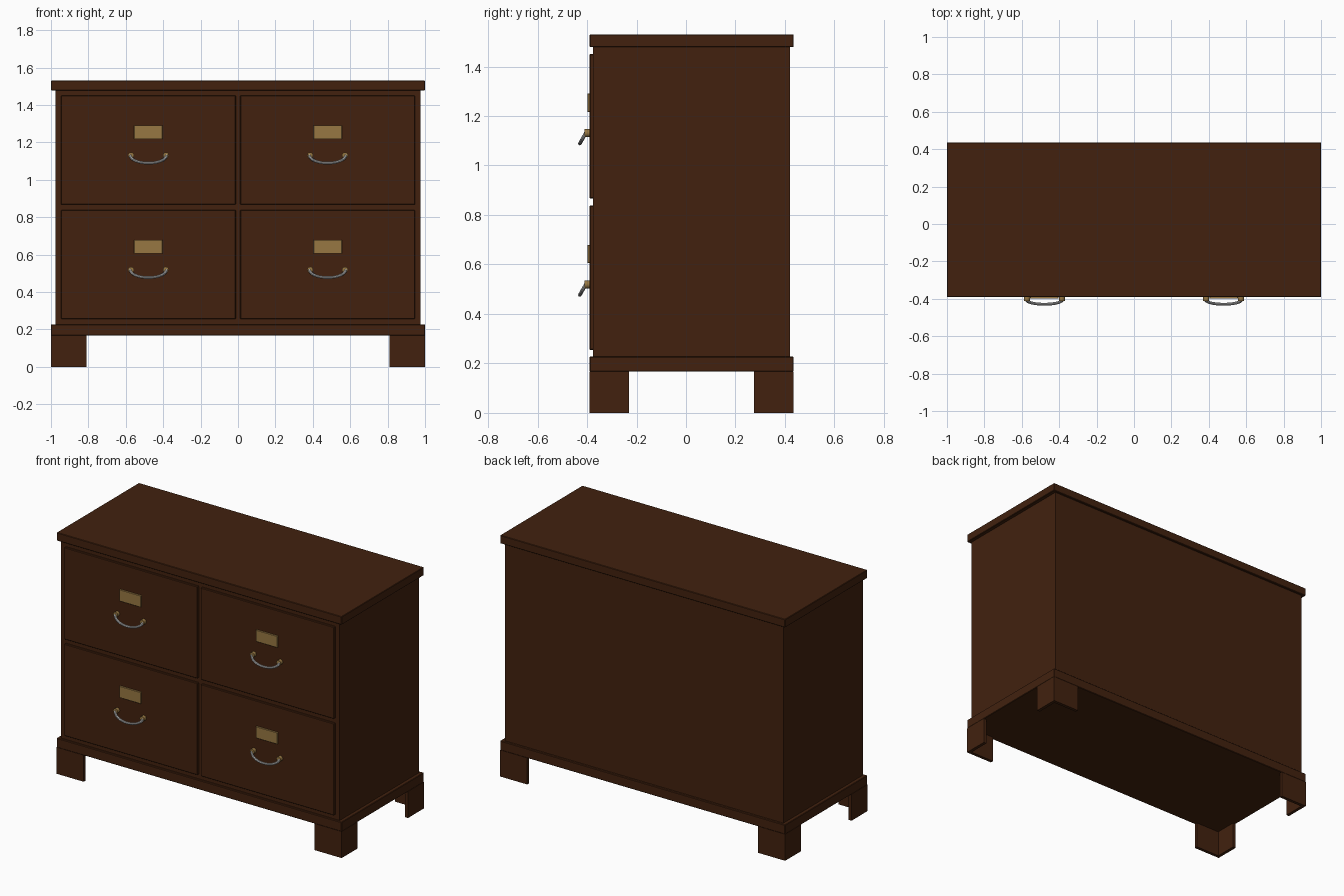
import bpy, bmesh, math
from mathutils import Vector

cube = bpy.data.objects.get("Cube")
if cube:
    bpy.data.objects.remove(cube, do_unlink=True)


def material(name, rgb, metallic=0.0):
    m = bpy.data.materials.new(name)
    m.use_nodes = True
    m.diffuse_color = (*rgb, 1)
    m.node_tree.nodes["Principled BSDF"].inputs["Base Color"].default_value = (*rgb, 1)
    return m


wood = material("dark_wood", (0.054, 0.0155, 0.0045))
brass = material("aged_brass", (0.31, 0.185, 0.055))
steel = material("brushed_steel", (0.5, 0.5, 0.5))


def finish(name, bm, mat, bevel=0.0):
    bmesh.ops.recalc_face_normals(bm, faces=bm.faces[:])
    me = bpy.data.meshes.new(name)
    bm.to_mesh(me)
    bm.free()
    me.materials.append(mat)
    ob = bpy.data.objects.new(name, me)
    bpy.context.collection.objects.link(ob)
    if bevel:
        mod = ob.modifiers.new("soft_edges", "BEVEL")
        mod.width, mod.segments = bevel, 1
    return ob


def box(name, x, y, z, mat, bevel=0.0):
    """Box from its extents along each axis."""
    bm = bmesh.new()
    bmesh.ops.create_cube(bm, size=1)
    for v in bm.verts:
        v.co = Vector([(a + b) / 2 + c * (b - a) for (a, b), c in zip((x, y, z), v.co)])
    return finish(name, bm, mat, bevel)


def smooth(ob):
    bpy.ops.object.select_all(action="DESELECT")
    ob.select_set(True)
    bpy.context.view_layer.objects.active = ob
    bpy.ops.object.shade_smooth_by_angle(angle=math.radians(40))


FRONT, BACK = -0.39, 0.435

# Carcass
box("cabinet_body", (-0.977, 0.977), (-0.376, 0.42), (0.225, 1.48), wood)
box("top_slab", (-1, 1), (FRONT, BACK), (1.478, 1.53), wood, 0.003)
box("base_plinth", (-1, 1), (FRONT, BACK), (0.167, 0.227), wood, 0.003)


# Bracket feet, L-shaped in plan
def foot(name, sx, sy):
    cx, cy = sx, BACK if sy > 0 else FRONT
    w, d, t = 0.19, 0.16, 0.02
    plan = [(0, 0), (w, 0), (w, t), (t, t), (t, d), (0, d)]
    bm = bmesh.new()
    face = bm.faces.new([bm.verts.new((cx - sx * a, cy - sy * b, 0)) for a, b in plan])
    top = bmesh.ops.extrude_face_region(bm, geom=[face])["geom"]
    bmesh.ops.translate(bm, vec=(0, 0, 0.168),
                        verts=[g for g in top if isinstance(g, bmesh.types.BMVert)])
    finish(name, bm, wood)


for side, sx in (("left", 1), ("right", -1)):
    for end, sy in (("front", -1), ("back", 1)):
        foot(f"{end}_{side}_foot", sx, sy)


# Swinging bail pull, tilted outwards as it hangs
def bail(name, cx, z):
    cu = bpy.data.curves.new(name, "CURVE")
    cu.dimensions = "3D"
    cu.bevel_depth, cu.bevel_resolution = 0.0075, 2
    n = 20
    sp = cu.splines.new("POLY")
    sp.points.add(n)
    for i, p in enumerate(sp.points):
        a = math.pi * i / n
        drop = math.sin(a)
        p.co = (cx - 0.097 * math.cos(a), -0.405 - 0.024 * drop, z - 0.042 * drop, 1)
    cu.use_fill_caps = True
    cu.materials.append(steel)
    ob = bpy.data.objects.new(name, cu)
    bpy.context.collection.objects.link(ob)
    bpy.ops.object.select_all(action="DESELECT")
    ob.select_set(True)
    bpy.context.view_layer.objects.active = ob
    bpy.ops.object.convert(target="MESH")
    smooth(bpy.context.view_layer.objects.active)


def handle_mount(name, x, z):
    bpy.ops.mesh.primitive_cylinder_add(vertices=16, radius=0.016, depth=0.022,
                                        location=(x, -0.4, z),
                                        rotation=(math.pi / 2, 0, 0))
    ob = bpy.context.object
    ob.name = name
    ob.data.materials.append(brass)
    smooth(ob)


# Four drawers with label plates and pulls
for row, z0 in (("lower", 0.255), ("upper", 0.867)):
    for side, sx in (("left", 1), ("right", -1)):
        tag = f"{row}_{side}"
        cx = sx * 0.479
        box(f"{tag}_drawer_front", (cx - 0.467, cx + 0.467), (FRONT, -0.37),
            (z0, z0 + 0.583), wood, 0.003)
        box(f"{tag}_label_plate", (cx - 0.076, cx + 0.076), (-0.399, -0.388),
            (z0 + 0.35, z0 + 0.424), brass, 0.002)
        pull_z = z0 + 0.264
        bail(f"{tag}_bail_pull", cx, pull_z)
        for k, dx in (("inner", -sx), ("outer", sx)):
            handle_mount(f"{tag}_{k}_mount", cx + 0.093 * dx, pull_z)
